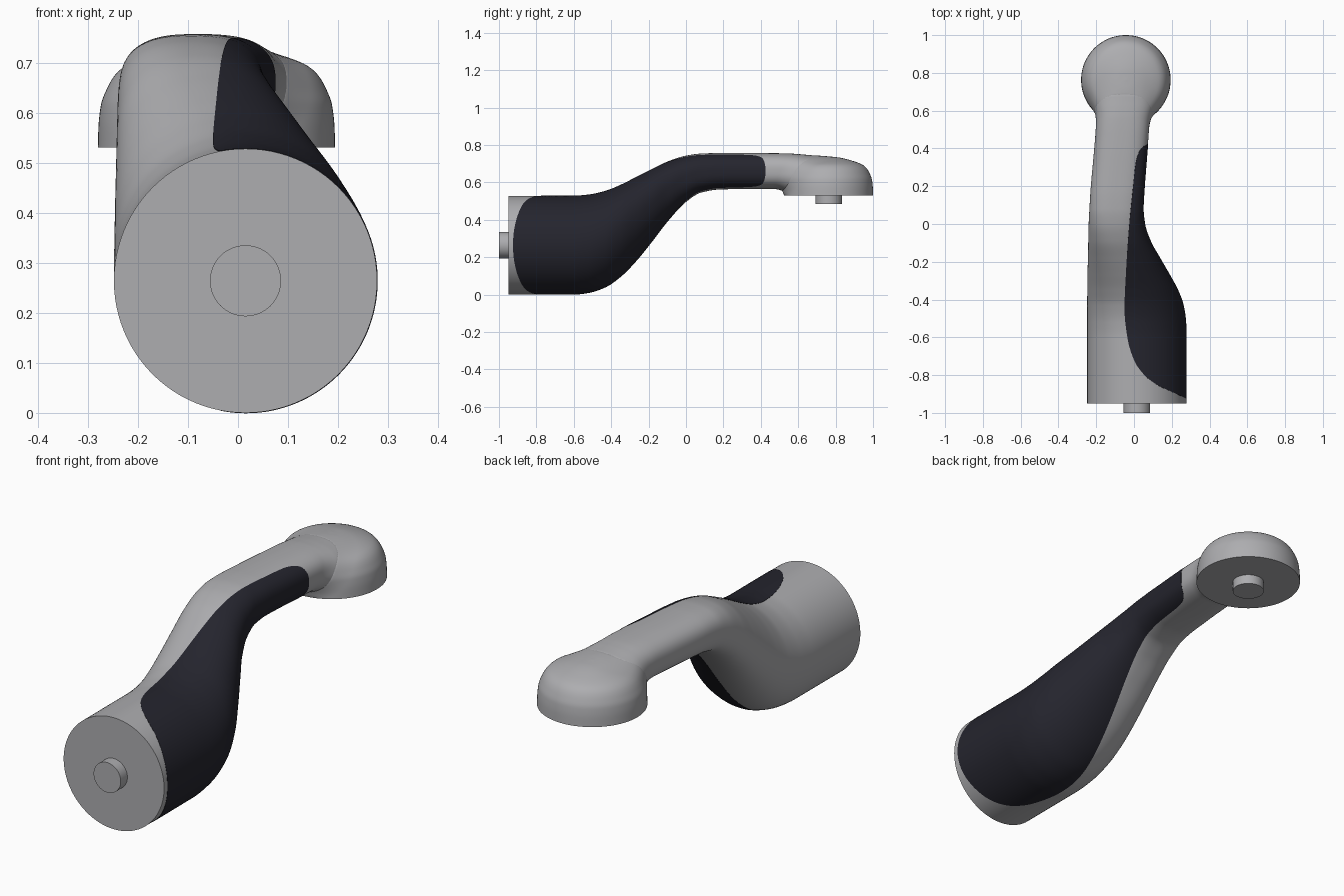
import bpy, bmesh
from math import cos, sin, pi, acos, copysign, radians
from mathutils import Vector
from mathutils.bvhtree import BVHTree

if "Cube" in bpy.data.objects:
    bpy.data.objects.remove(bpy.data.objects["Cube"])


def interp(table, y):
    """Monotone cubic interpolation of table rows keyed by their first value."""
    y = min(max(y, table[0][0]), table[-1][0])
    i = 0
    while i < len(table) - 2 and y > table[i + 1][0]:
        i += 1

    def slope(k, c):
        sec = [(table[j + 1][c] - table[j][c]) / (table[j + 1][0] - table[j][0])
               for j in (k - 1, k) if 0 <= j < len(table) - 1]
        if len(sec) == 1:
            return sec[0]
        a, b = sec
        return 0 if a * b <= 0 else 2 * a * b / (a + b)

    h = table[i + 1][0] - table[i][0]
    t = (y - table[i][0]) / h
    out = []
    for c in range(1, len(table[0])):
        p, q = table[i][c], table[i + 1][c]
        out.append((2*t**3 - 3*t*t + 1) * p + (t**3 - 2*t*t + t) * h * slope(i, c)
                   + (3*t*t - 2*t**3) * q + (t**3 - t*t) * h * slope(i + 1, c))
    return out


def material(name, color):
    mat = bpy.data.materials.new(name)
    mat.diffuse_color = color
    mat.use_nodes = True
    mat.node_tree.nodes["Principled BSDF"].inputs["Base Color"].default_value = mat.diffuse_color
    return mat


grey = material("satin_grey", (0.42, 0.42, 0.435, 1))
dark = material("dark_panel", (0.018, 0.018, 0.027, 1))


def make(name, verts, faces, mat=grey):
    me = bpy.data.meshes.new(name)
    me.from_pydata(verts, [], faces)
    bm = bmesh.new()
    bm.from_mesh(me)
    bmesh.ops.remove_doubles(bm, verts=bm.verts, dist=1e-5)
    bmesh.ops.recalc_face_normals(bm, faces=bm.faces)
    bm.to_mesh(me)
    bm.free()
    ob = bpy.data.objects.new(name, me)
    bpy.context.collection.objects.link(ob)
    me.materials.append(mat)
    return ob


def grid_faces(rows, cols, closed):
    return [(r * cols + c, r * cols + (c + 1) % cols,
             (r + 1) * cols + (c + 1) % cols, (r + 1) * cols + c)
            for r in range(rows - 1) for c in range(cols if closed else cols - 1)]


def tube(name, rows, cols, point):
    """Closed loft: rings of points with flat ends."""
    verts = [point(r, c) for r in range(rows) for c in range(cols)]
    faces = grid_faces(rows, cols, True)
    faces += [tuple(range(cols)), tuple(range((rows - 1) * cols, rows * cols))]
    return make(name, verts, faces)


# arm outline: y, left x, right x, bottom z, top z, roundness exponent
ARM = [(-0.95, -.248, .278, .000, .528, 2), (-0.60, -.248, .278, .001, .528, 2),
       (-0.52, -.248, .275, .010, .534, 2), (-0.43, -.248, .262, .040, .554, 2),
       (-0.35, -.247, .233, .095, .586, 2.05), (-0.27, -.246, .190, .175, .626, 2.1),
       (-0.18, -.244, .138, .285, .672, 2.2), (-0.09, -.242, .088, .400, .715, 2.35),
       (0.00, -.240, .058, .495, .743, 2.5), (0.08, -.236, .050, .545, .754, 2.6),
       (0.18, -.230, .055, .562, .757, 2.6), (0.35, -.215, .068, .565, .757, 2.6),
       (0.48, -.204, .078, .565, .756, 2.6), (0.56, -.199, .083, .565, .754, 2.5),
       (0.61, -.193, .084, .566, .748, 2.4), (0.66, -.180, .078, .568, .736, 2.3),
       (0.72, -.160, .065, .570, .713, 2.2), (0.82, -.110, .025, .575, .650, 2)]

# dark panel edge seen from above: y, x
EDGE = [(-.925, .278), (-.90, .225), (-.85, .120), (-.80, .055), (-.72, .000),
        (-.60, -.035), (-.45, -.050), (-.25, -.042), (0, -.025), (.20, -.005),
        (.33, .010), (.375, .024), (.405, .043), (.425, .074)]


def section(y):
    xl, xr, zb, zt, n = interp(ARM, y)
    return (xl + xr) / 2, (xr - xl) / 2, (zb + zt) / 2, (zt - zb) / 2, n


def arm_point(y, a, off=0):
    cx, rx, cz, rz, n = section(y)
    c, s = cos(a), sin(a)
    return (cx + (rx + off) * copysign(abs(c) ** (2 / n), c), y,
            cz + (rz + off) * copysign(abs(s) ** (2 / n), s))


# arm body: lofted round sections with a flat base end
arm = tube("arm_body", 200, 96,
           lambda r, c: arm_point(-.95 + 1.77 * r / 199, 2 * pi * c / 96))

# domed head: z, radius
HEAD = [(.530, .237), (.570, .236), (.615, .231), (.650, .218), (.675, .203),
        (.693, .183), (.706, .155), (.718, .118), (.728, .080), (.735, .040), (.737, .004)]
CENTRE = Vector((-.043, .763, 0))


def head_point(r, c):
    z = .53 + .207 * sin(pi / 2 * r / 40)
    rad, a = interp(HEAD, z)[0], 2 * pi * c / 128
    return CENTRE + Vector((rad * cos(a), rad * sin(a), z))


head = tube("head_dome", 41, 128, head_point)


# smooth fillet where arm and head meet: swell each towards the other
def tree(ob):
    return BVHTree.FromPolygons([v.co for v in ob.data.vertices],
                                [tuple(p.vertices) for p in ob.data.polygons])


K = .065
for ob, other in [(arm, tree(head)), (head, tree(arm))]:
    normals = [v.normal.copy() for v in ob.data.vertices]
    for v, nrm in zip(ob.data.vertices, normals):
        if v.co.y < .4 or v.co.z < .5305:
            continue
        hit = other.find_nearest(v.co, K)
        if hit[0] is not None:
            v.co += nrm * (K / 4 * (1 - hit[3] / K) ** 2)
            v.co.z = max(v.co.z, .53)

# dark side panel: thin raised skin whose rim drops back into the body
ROWS, COLS = 160, 71
verts = []
for r in range(ROWS):
    y = -.25 - .675 * cos(pi * r / (ROWS - 1))
    cx, rx, cz, rz, n = section(y)
    u = max(-1, min(1, (interp(EDGE, y)[0] - cx) / rx))
    amax = acos(copysign(abs(u) ** (n / 2), u))
    for c in range(COLS):
        t = 2 * min(max(c - 1, 0), COLS - 3) / (COLS - 3) - 1
        rim = c in (0, COLS - 1) or r in (0, ROWS - 1)
        verts.append(arm_point(y, t * amax, -.004 if rim else .0012))
make("side_panel", verts, grid_faces(ROWS, COLS, False), dark)

# connector pegs
tube("head_peg", 2, 64, lambda r, c: CENTRE + Vector(
    (.071 * cos(pi * c / 32), .071 * sin(pi * c / 32), (.484, .54)[r])))
tube("base_peg", 2, 64, lambda r, c: (
    .015 + .071 * cos(pi * c / 32), (-1, -.94)[r], .264 + .071 * sin(pi * c / 32)))

# smooth shading that keeps the rims crisp
for ob in bpy.context.collection.objects:
    ob.select_set(True)
    bpy.context.view_layer.objects.active = ob
bpy.ops.object.shade_smooth_by_angle(angle=radians(40))
